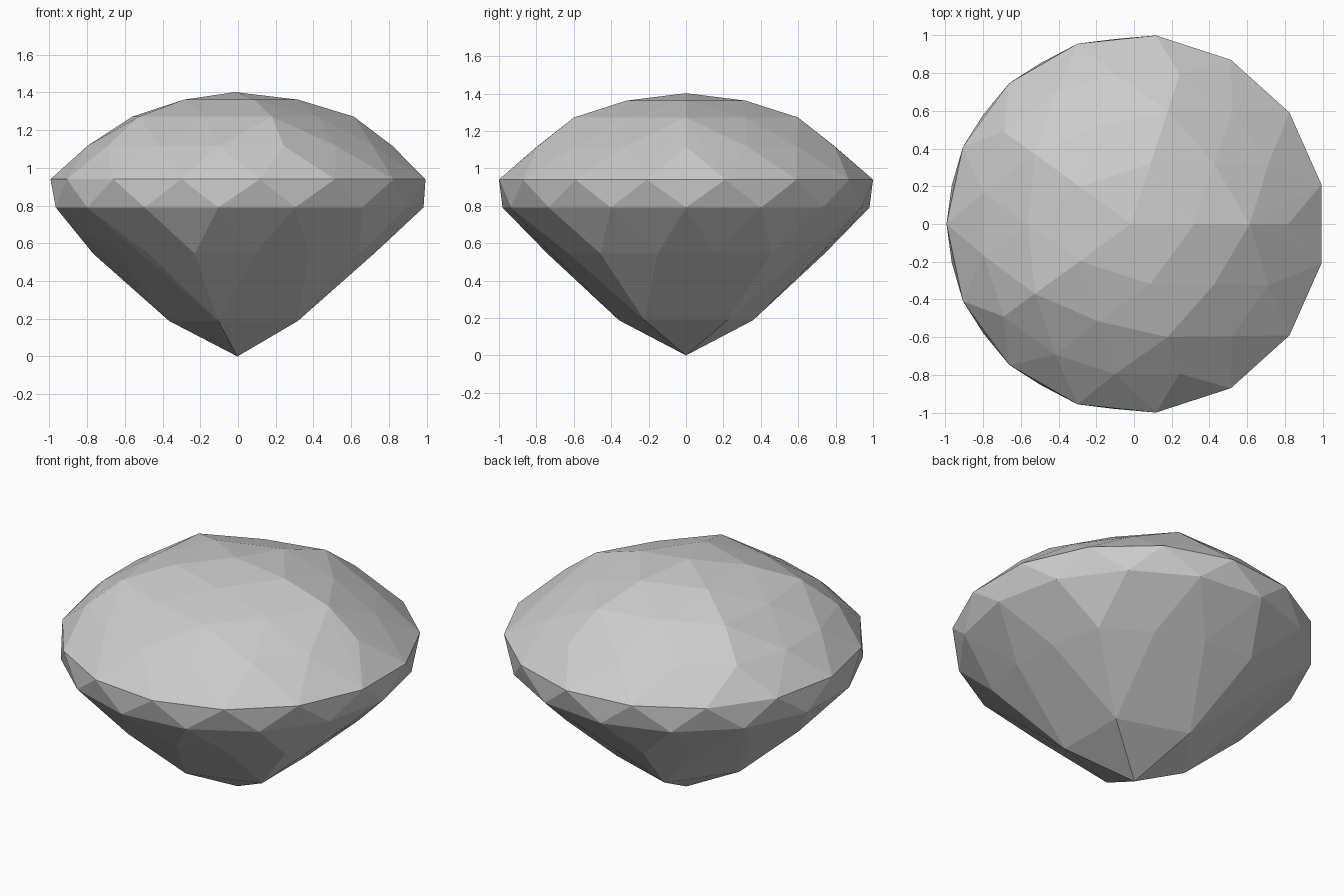
import bpy, bmesh
from math import cos, sin, radians

if "Cube" in bpy.data.objects:
    bpy.data.objects.remove(bpy.data.objects["Cube"])

bm = bmesh.new()


def ring(z, shift, start, radii):
    """Five-fold ring: the list of radii repeats five times round the axis."""
    n = len(radii) * 5
    for i in range(n):
        a = radians(start + 360 * i / n)
        r = radii[i % len(radii)]
        bm.verts.new((shift + r * cos(a), r * sin(a), z))


# crown: peak and three rings of 5, 10 and 15 corners
bm.verts.new((-0.016, 0, 1.402))
ring(1.362, -0.016, 0, [0.335])
ring(1.272, -0.016, 0, [0.63, 0.545])
ring(1.117, -0.016, 0, [0.835, 0.80, 0.80])

# girdle: two staggered 15-sided rings
ring(0.94, 0.011, 12, [1.0055] * 3)
ring(0.79, -0.002, 0, [0.986] * 3)

# pavilion: 15 corners, 5 corners and the bottom point
ring(0.545, 0.012, 36, [0.78, 0.725, 0.725])
ring(0.188, 0.012, 36, [0.377])
bm.verts.new((-0.003, 0, 0))

# flat facets wrapped around all the corners
bmesh.ops.convex_hull(bm, input=bm.verts[:])
bmesh.ops.recalc_face_normals(bm, faces=bm.faces[:])

mesh = bpy.data.meshes.new("cut_gem")
bm.to_mesh(mesh)
bm.free()
gem = bpy.data.objects.new("cut_gem", mesh)
bpy.context.collection.objects.link(gem)
